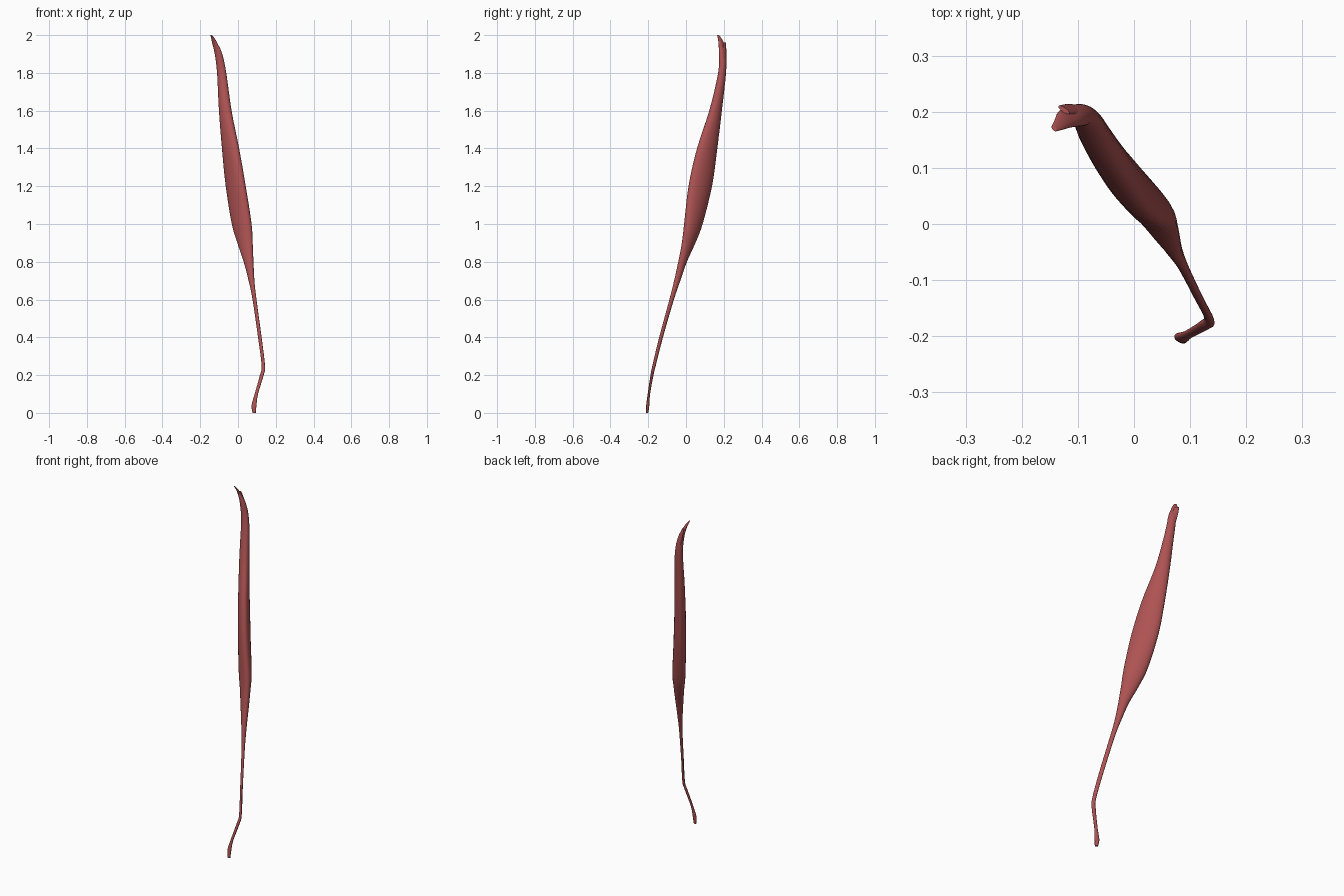
import bpy, bmesh, math

flesh = bpy.data.materials.new("flesh")
flesh.diffuse_color = (0.42, 0.085, 0.085, 1)


def catmull(rows, steps):
    """Smooth in-between rows through the given rows."""
    out = []
    for i in range(len(rows) - 1):
        p0, p1 = rows[max(i - 1, 0)], rows[i]
        p2, p3 = rows[i + 1], rows[min(i + 2, len(rows) - 1)]
        for k in range(steps):
            t = k / steps
            out.append([0.5 * (2 * b + (c - a) * t + (2 * a - 5 * b + 4 * c - d) * t * t
                               + (3 * b - a - 3 * c + d) * t ** 3)
                        for a, b, c, d in zip(p0, p1, p2, p3)])
    return out + [list(rows[-1])]


def loft(name, rows, steps=4, sides=24):
    """Rows: z, x min, x max, y min, y max, half thickness of a tilted oval."""
    bm = bmesh.new()
    rings = []
    for z, x0, x1, y0, y1, b in catmull(rows, steps):
        hx, hy = (x1 - x0) / 2, (y1 - y0) / 2
        b = min(b, 0.95 * hx, 0.95 * hy)
        a = math.sqrt(hx * hx + hy * hy - b * b)
        c2 = (hx * hx - b * b) / max(a * a - b * b, 1e-9)
        c = math.sqrt(min(max(c2, 0), 1))
        s = -math.sqrt(1 - c * c)
        ring = []
        for k in range(sides):
            t = 2 * math.pi * k / sides
            u, v = a * math.cos(t), b * math.sin(t)
            ring.append(bm.verts.new(((x0 + x1) / 2 + u * c - v * s,
                                      (y0 + y1) / 2 + u * s + v * c, z)))
        rings.append(ring)
    for lo, hi in zip(rings, rings[1:]):
        for k in range(sides):
            j = (k + 1) % sides
            bm.faces.new((lo[k], lo[j], hi[j], hi[k]))
    bm.faces.new(rings[0][::-1])
    bm.faces.new(rings[-1])
    bmesh.ops.recalc_face_normals(bm, faces=bm.faces)
    me = bpy.data.meshes.new(name)
    bm.to_mesh(me)
    bm.free()
    ob = bpy.data.objects.new(name, me)
    me.materials.append(flesh)
    bpy.context.collection.objects.link(ob)
    bpy.ops.object.select_all(action='DESELECT')
    ob.select_set(True)
    bpy.context.view_layer.objects.active = ob
    bpy.ops.object.shade_smooth_by_angle(angle=math.radians(50))
    return ob


# Long strap: foot pad, thin bent tendon, belly, curled upper tip
loft("muscle_belly_and_tendon", [
    (0.00, 0.077, 0.094, -0.213, -0.200, 0.006),
    (0.04, 0.072, 0.098, -0.211, -0.194, 0.008),
    (0.10, 0.088, 0.106, -0.203, -0.190, 0.006),
    (0.20, 0.116, 0.136, -0.188, -0.172, 0.007),
    (0.25, 0.125, 0.143, -0.178, -0.160, 0.007),
    (0.40, 0.106, 0.125, -0.142, -0.122, 0.007),
    (0.60, 0.077, 0.098, -0.088, -0.064, 0.009),
    (0.70, 0.056, 0.087, -0.063, -0.030, 0.014),
    (0.80, 0.030, 0.082, -0.041, 0.005, 0.020),
    (0.90, -0.004, 0.078, -0.022, 0.050, 0.026),
    (1.00, -0.033, 0.072, -0.010, 0.088, 0.033),
    (1.20, -0.065, 0.041, 0.013, 0.138, 0.034),
    (1.40, -0.085, 0.006, 0.058, 0.166, 0.031),
    (1.60, -0.101, -0.034, 0.123, 0.190, 0.027),
    (1.80, -0.111, -0.062, 0.170, 0.212, 0.021),
    (1.90, -0.123, -0.083, 0.174, 0.212, 0.016),
    (1.955, -0.136, -0.108, 0.172, 0.202, 0.009),
    (1.985, -0.142, -0.125, 0.168, 0.186, 0.005),
    (2.00, -0.147, -0.138, 0.165, 0.175, 0.003)])

# Small second prong at the upper end
loft("upper_prong", [
    (1.82, -0.100, -0.070, 0.188, 0.210, 0.008),
    (1.90, -0.122, -0.090, 0.194, 0.214, 0.007),
    (1.96, -0.135, -0.115, 0.196, 0.211, 0.004)])
